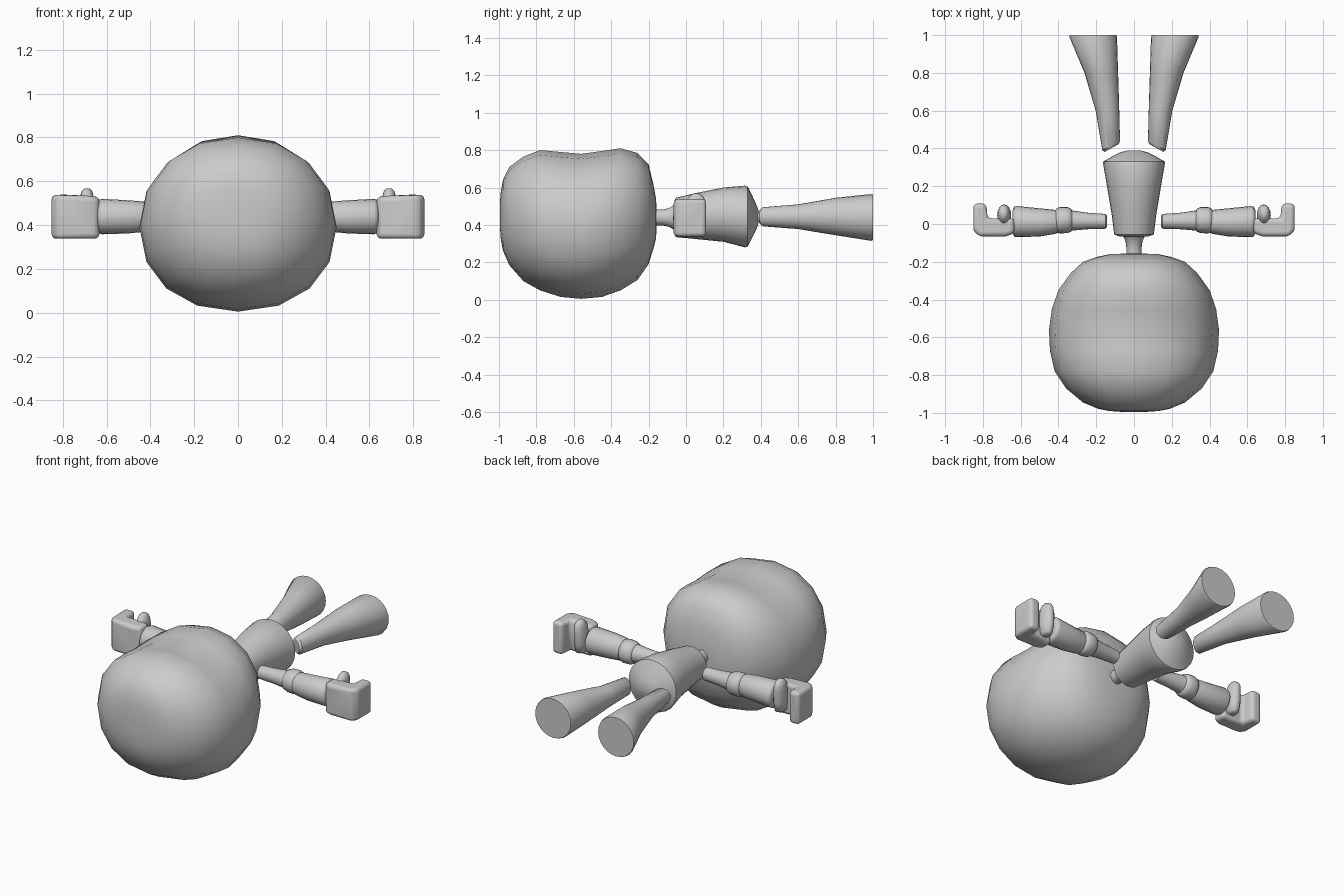
import bpy, bmesh, math
from mathutils import Vector

if "Cube" in bpy.data.objects:
    bpy.data.objects.remove(bpy.data.objects["Cube"])

grey = bpy.data.materials.new("plain_grey")
grey.diffuse_color = (0.6, 0.6, 0.6, 1)
grey.use_nodes = True
grey.node_tree.nodes["Principled BSDF"].inputs["Base Color"].default_value = grey.diffuse_color


def finish(name, bm, mirror=False, bevel=0, angle=40):
    bmesh.ops.recalc_face_normals(bm, faces=bm.faces)
    mesh = bpy.data.meshes.new(name)
    bm.to_mesh(mesh)
    bm.free()
    mesh.materials.append(grey)
    ob = bpy.data.objects.new(name, mesh)
    bpy.context.collection.objects.link(ob)
    if bevel:
        m = ob.modifiers.new("round", 'BEVEL')
        m.width, m.segments, m.limit_method = bevel, 4, 'ANGLE'
    if mirror:
        m = ob.modifiers.new("pair", 'MIRROR')
        m.use_axis = (True, False, False)
    bpy.ops.object.select_all(action='DESELECT')
    ob.select_set(True)
    bpy.context.view_layer.objects.active = ob
    bpy.ops.object.shade_smooth_by_angle(angle=math.radians(angle))
    return ob


def loft(name, axis, rings, sides=16, power=1.0, mirror=False, tilt=0, angle=40):
    """Rings: (position on axis, low u, high u, low v, high v[, slant])."""
    bm = bmesh.new()
    loops = []
    for r in rings:
        p, u0, u1, v0, v1 = r[:5]
        slant = r[5] if len(r) > 5 else 0
        loop = []
        for i in range(sides):
            a = 2 * math.pi * i / sides
            c, s = math.cos(a), math.sin(a)
            c = math.copysign(abs(c) ** power, c)
            s = math.copysign(abs(s) ** power, s)
            du = c * (u1 - u0) / 2
            u, v = (u0 + u1) / 2 + du, (v0 + v1) / 2 + s * (v1 - v0) / 2
            q = p + slant * du
            loop.append(bm.verts.new({'x': (q, u, v), 'y': (u, q, v), 'z': (u, v, q)}[axis]))
        loops.append(loop)
    for a, b in zip(loops, loops[1:]):
        for i in range(sides):
            j = (i + 1) % sides
            bm.faces.new((a[i], a[j], b[j], b[i]))
    bm.faces.new(loops[0])
    bm.faces.new(loops[-1])
    return finish(name, bm, mirror, angle=angle)


# Large rounded head with a shallow dip across the crown: y, half width, bottom, top
head = [(-.995, .06, .39, .52), (-.99, .13, .32, .58), (-.978, .19, .26, .645),
        (-.945, .27, .185, .71), (-.87, .36, .10, .765), (-.78, .42, .05, .80),
        (-.67, .445, .015, .79), (-.56, .45, .005, .78), (-.45, .435, .015, .795),
        (-.35, .40, .05, .81), (-.26, .335, .105, .785), (-.20, .27, .19, .725),
        (-.175, .20, .27, .62), (-.16, .13, .33, .54), (-.157, .06, .39, .48)]
loft("head", 'y', [(y, -w, w, b, t) for y, w, b, t in head], power=.92, angle=60)

# Neck flaring towards the shoulders
neck = [(-.18, .042, .042), (-.13, .04, .042), (-.09, .045, .05), (-.06, .06, .07), (-.04, .08, .09)]
loft("neck", 'y', [(y, -w, w, .44 - h, .44 + h) for y, w, h in neck])

# Torso widening to the hips, closed by a dome
torso = [(-.065, .08, .36, .52), (-.055, .105, .335, .545), (.05, .118, .325, .57),
         (.2, .143, .31, .60), (.315, .163, .28, .61), (.33, .164, .285, .605),
         (.355, .12, .335, .555), (.38, .07, .385, .50), (.39, .03, .42, .465)]
loft("torso", 'y', [(y, -w, w, b, t) for y, w, b, t in torso], sides=24)

# Legs flaring to the open ends, with slanted hip ends
loft("leg", 'y', [(.402, .082, .155, .405, .483, -.55), (.415, .074, .168, .392, .495, -.5),
                  (.6, .078, .203, .378, .51), (.8, .084, .262, .345, .545),
                  (.99, .09, .342, .315, .565), (1.0, .094, .34, .319, .561)],
     sides=24, mirror=True)

# Arms: upper arm, elbow ring and forearm
loft("upper_arm", 'x', [(.143, -.015, .042, .41, .47), (.15, -.025, .053, .40, .48),
                        (.25, -.028, .06, .395, .485), (.35, -.037, .075, .385, .495)],
     sides=20, mirror=True)
loft("elbow", 'x', [(.322, -.02, .06, .40, .48), (.332, -.04, .08, .378, .50),
                    (.352, -.048, .09, .37, .508), (.39, -.05, .09, .368, .51),
                    (.41, -.045, .083, .373, .505), (.42, -.03, .065, .39, .485)],
     sides=20, mirror=True, angle=60)
loft("forearm", 'x', [(.405, -.048, .07, .375, .50), (.42, -.053, .075, .37, .507),
                      (.5, -.066, .083, .362, .513), (.62, -.07, .095, .358, .52),
                      (.634, -.066, .092, .362, .516), (.642, -.05, .075, .38, .50)],
     sides=20, mirror=True, angle=60)

# Mitten hand: palm with fingers curled forward
bm = bmesh.new()
outline = [(.633, -.05), (.68, -.066), (.82, -.066), (.851, -.035), (.851, .108),
           (.782, .108), (.775, .03), (.633, .03)]
low = bm.faces.new([bm.verts.new((x, y, .338)) for x, y in outline])
top = bmesh.ops.extrude_face_region(bm, geom=[low])
for v in top['geom']:
    if isinstance(v, bmesh.types.BMVert):
        v.co.z = .538 if v.co.x > .75 else .53
finish("hand", bm, mirror=True, bevel=.026, angle=60)

# Thumb standing beside the palm with a rounded tip
loft("thumb", 'z', [(.365, .672, .705, .02, .07), (.375, .658, .718, .0, .09),
                    (.43, .65, .724, -.01, .102), (.50, .65, .724, -.01, .104),
                    (.535, .66, .72, .005, .102), (.555, .666, .714, .02, .09),
                    (.568, .678, .702, .04, .07)],
     mirror=True, angle=60)
